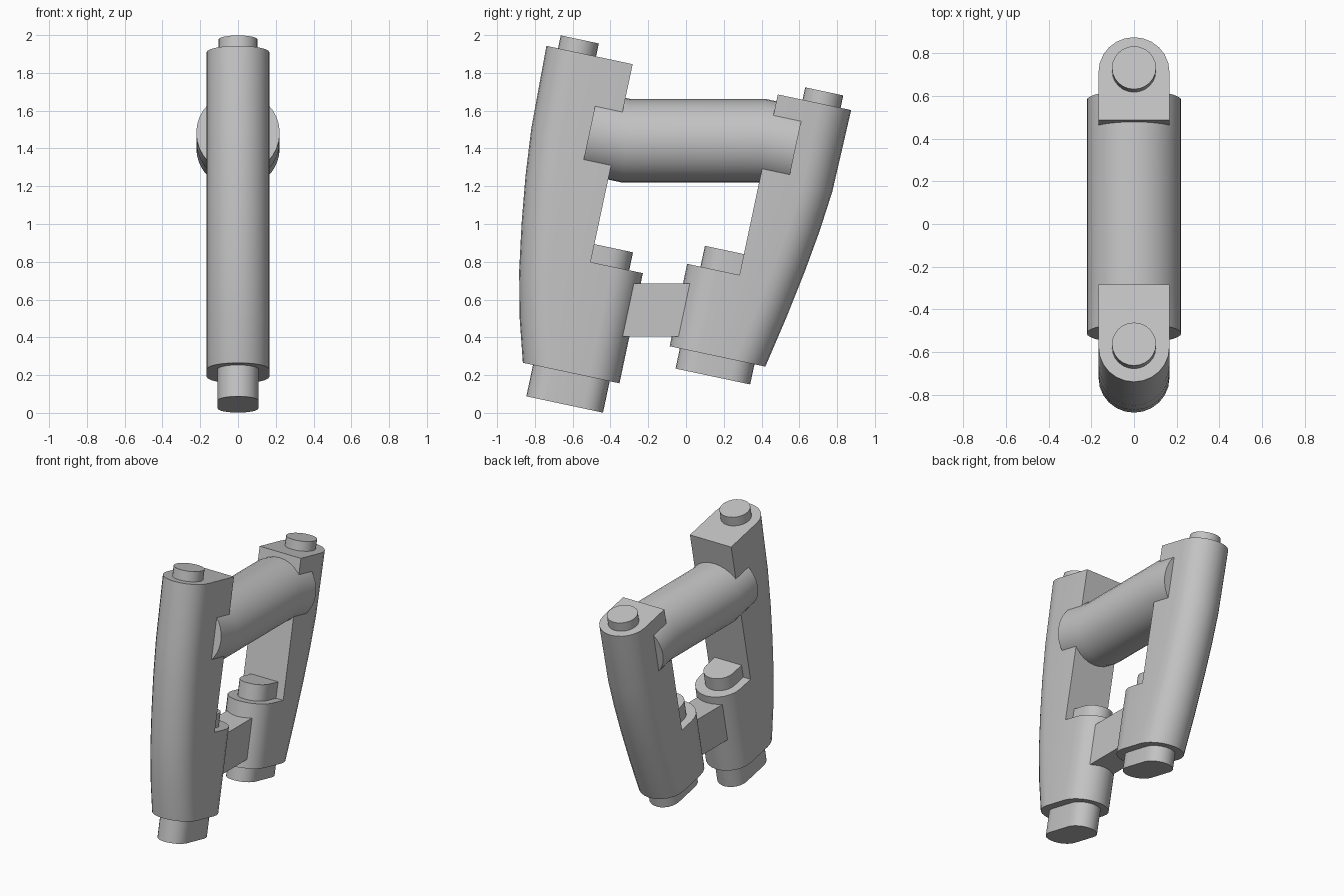
import bpy, bmesh, math
from math import sin, cos, pi, radians
from mathutils import Vector

cube = bpy.data.objects.get("Cube")
if cube:
    bpy.data.objects.remove(cube, do_unlink=True)

TILT = radians(-12)   # lean of both grips
HALF = 0.166          # half thickness of a grip
PLUG = 0.108          # half thickness of plugs and pegs
SEG = 12              # facets per rounded end

grey = bpy.data.materials.new("plain_grey")
grey.use_nodes = True
colour = (0.55, 0.55, 0.55, 1)
grey.diffuse_color = colour
grey.node_tree.nodes["Principled BSDF"].inputs["Base Color"].default_value = colour


def loft(name, rings, tilt=0.0):
    """Skin closed rings of equal size and cap both ends."""
    bm = bmesh.new()
    loops = [[bm.verts.new(p) for p in ring] for ring in rings]
    n = len(loops[0])
    for a, b in zip(loops, loops[1:]):
        for i in range(n):
            j = (i + 1) % n
            bm.faces.new((a[i], a[j], b[j], b[i]))
    bm.faces.new(loops[0])
    bm.faces.new(loops[-1])
    bmesh.ops.remove_doubles(bm, verts=bm.verts, dist=1e-5)
    bmesh.ops.recalc_face_normals(bm, faces=bm.faces)
    mesh = bpy.data.meshes.new(name)
    bm.to_mesh(mesh)
    bm.free()
    mesh.materials.append(grey)
    obj = bpy.data.objects.new(name, mesh)
    bpy.context.collection.objects.link(obj)
    obj.rotation_euler.x = tilt
    bpy.ops.object.select_all(action='DESELECT')
    obj.select_set(True)
    bpy.context.view_layer.objects.active = obj
    bpy.ops.object.shade_smooth_by_angle(angle=radians(30))
    return obj


def slot(outer, inner, z, r, side, flat=False):
    """Ring with a round outer end and a round or flat inner end."""
    ring = []
    for i in range(SEG + 1):
        t = pi * i / SEG
        ring.append((r * cos(t), outer - side * r * (1 - sin(t)), z))
    for i in range(SEG + 1):
        t = pi * i / SEG
        y = inner if flat else inner + side * r * (1 - sin(t))
        ring.append((-r * cos(t), y, z))
    return ring


def prism(name, outer, inner, z0, z1, r, side):
    loft(name, [slot(outer, inner, z, r, side) for z in (z0, z1)], TILT)


def grip(name, side, curve, step, flat_y, round_y):
    """Bowed grip: wide rounded foot below the step, flat-backed column above."""
    def outer_at(z):
        for (za, ya), (zb, yb) in zip(curve, curve[1:]):
            if z <= zb:
                return ya + (yb - ya) * (z - za) / (zb - za)
    low = [p for p in curve if p[0] < step] + [(step, outer_at(step))]
    high = [(step, outer_at(step))] + [p for p in curve if p[0] > step]
    rings = [slot(y, round_y, z, HALF, side) for z, y in low]
    rings += [slot(y, flat_y, z, HALF, side, True) for z, y in high]
    loft(name, rings, TILT)


# Grips, in their own leaning frame: (height, outer edge)
front_curve = [(0.08, -0.90), (0.305, -0.965), (0.55, -1.02), (0.80, -1.06),
               (1.05, -1.092), (1.30, -1.114), (1.747, -1.127)]
back_curve = [(0.327, 0.36), (0.60, 0.414), (0.865, 0.46),
              (1.09, 0.492), (1.305, 0.514), (1.75, 0.522)]
grip("front_grip", -1, front_curve, 0.676, -0.66, -0.377)
grip("back_grip", 1, back_curve, 0.773, 0.125, -0.158)

# Plugs under the grips and pegs on the steps
prism("front_bottom_plug", -0.845, -0.43, -0.09, 0.10, PLUG, -1)
prism("back_bottom_plug", 0.301, -0.103, 0.218, 0.34, PLUG, 1)
prism("front_step_peg", -0.80, -0.451, 0.66, 0.773, PLUG, -1)
prism("back_step_peg", 0.27, -0.086, 0.76, 0.886, PLUG, 1)

# Round pegs on top
for name, y in (("front_top_peg", -0.961), ("back_top_peg", 0.362)):
    r = 0.103
    prism(name, y + r, y - r, 1.73, 1.817, r, 1)

# Thick crossbar with bent ends, mitred at each bend
path = [Vector(p) for p in ((0, -0.512, 1.4825), (0, -0.313, 1.44),
                            (0, 0.403, 1.44), (0, 0.58, 1.4025))]
rings = []
for i, p in enumerate(path):
    before = (p - path[i - 1]).normalized() if i else None
    after = (path[i + 1] - p).normalized() if i < len(path) - 1 else None
    before, after = before or after, after or before
    along = (before + after).normalized()
    up = Vector((1, 0, 0)).cross(along) / along.dot(before)
    ring = []
    for k in range(32):
        a = 2 * pi * k / 32
        ring.append(p + 0.221 * (Vector((1, 0, 0)) * cos(a) + up * sin(a)))
    rings.append(ring)
loft("crossbar", rings)

# Level block joining the two feet
loft("lower_link", [[(x, y, z) for x, z in ((-0.1, 0.405), (0.1, 0.405),
                                            (0.1, 0.685), (-0.1, 0.685))]
                    for y in (-0.42, 0.11)])
